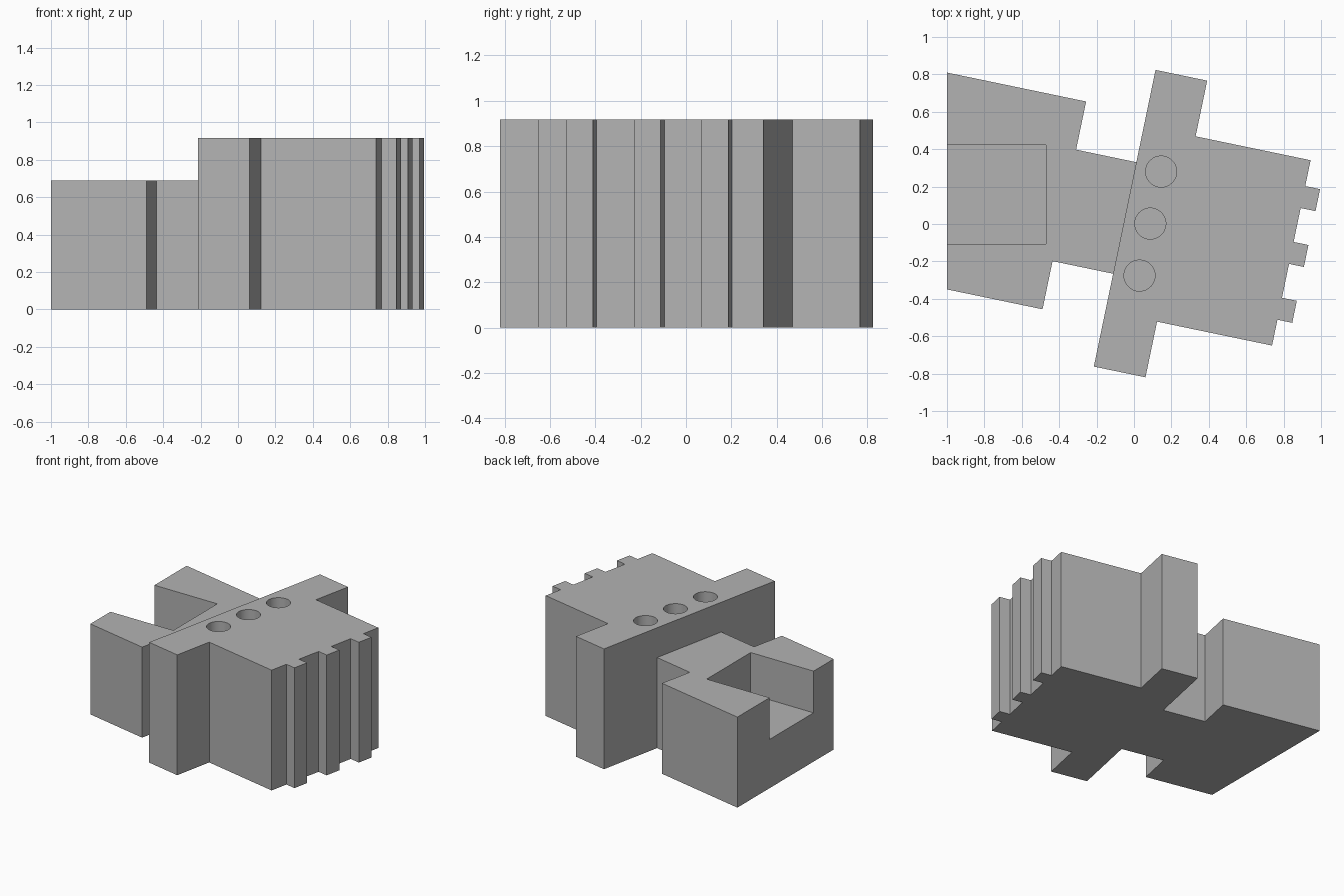
import bpy
import bmesh
from math import radians
from mathutils import Matrix

default = bpy.data.objects.get("Cube")
if default:
    bpy.data.objects.remove(default, do_unlink=True)

# One plain grey for the whole model
grey = bpy.data.materials.new("plain grey")
grey.use_nodes = True
colour = (0.45, 0.45, 0.45, 1)
grey.diffuse_color = colour
grey.node_tree.nodes["Principled BSDF"].inputs["Base Color"].default_value = colour

TURN = Matrix.Rotation(radians(-11.75), 4, "Z")


def add_object(name, bm):
    bmesh.ops.recalc_face_normals(bm, faces=bm.faces)
    mesh = bpy.data.meshes.new(name)
    bm.to_mesh(mesh)
    bm.free()
    mesh.materials.append(grey)
    obj = bpy.data.objects.new(name, mesh)
    bpy.context.collection.objects.link(obj)
    return obj


def extrude_profile(name, points, height):
    """Turned outline pulled straight up from the ground."""
    bm = bmesh.new()
    face = bm.faces.new([bm.verts.new((u, v, 0)) for u, v in points])
    top = bmesh.ops.extrude_face_region(bm, geom=[face])["geom"]
    bmesh.ops.translate(bm, vec=(0, 0, height),
                        verts=[g for g in top if isinstance(g, bmesh.types.BMVert)])
    bm.transform(TURN)
    return add_object(name, bm)


def cut(target, cutter):
    cutter.hide_render = True
    mod = target.modifiers.new("cut", "BOOLEAN")
    mod.operation = "DIFFERENCE"
    mod.solver = "EXACT"
    mod.object = cutter
    bpy.ops.object.select_all(action="DESELECT")
    bpy.context.view_layer.objects.active = target
    target.select_set(True)
    bpy.ops.object.modifier_apply(modifier=mod.name)
    bpy.data.objects.remove(cutter, do_unlink=True)


# Tall body: cross bar, main block and three ribs along the end
BODY_H, MID = 0.917, 0.02
back, bar, end, rib = -0.055, 0.227, 0.855, 0.936
outline = [(back, MID - 0.81), (bar, MID - 0.81), (bar, MID - 0.506), (end, MID - 0.506)]
for i in (-1, 0, 1):
    v = MID + i * 0.305
    outline += [(end, v - 0.06), (rib, v - 0.06), (rib, v + 0.06), (end, v + 0.06)]
outline += [(end, MID + 0.506), (bar, MID + 0.506), (bar, MID + 0.81), (back, MID + 0.81)]
body = extrude_profile("tall_body", outline, BODY_H)

# Row of three round holes in the top of the body
for i in (-1, 0, 1):
    bm = bmesh.new()
    bmesh.ops.create_cone(bm, cap_ends=True, segments=48, radius1=0.083, radius2=0.083,
                          depth=0.6, matrix=TURN @ Matrix.Translation((0.085, MID + i * 0.284, BODY_H)))
    cut(body, add_object("hole_cutter", bm))
bpy.ops.object.shade_smooth_by_angle(angle=radians(30))

# Low block: narrow neck, wide end with a slanted outer face
LOW_H = 0.69
block = extrude_profile("low_block", [
    (-1.144, 0.589), (-0.384, 0.589), (-0.384, 0.326), (back, 0.326),
    (back, -0.283), (-0.386, -0.283), (-0.386, -0.546), (-0.908, -0.546)], LOW_H)

# Square pocket open at the outer face
bm = bmesh.new()
bmesh.ops.create_cube(bm, size=1, matrix=Matrix.Translation((-0.835, 0.157, LOW_H))
                      @ Matrix.Diagonal((0.73, 0.53, 0.636, 1)))
cut(block, add_object("pocket_cutter", bm))
